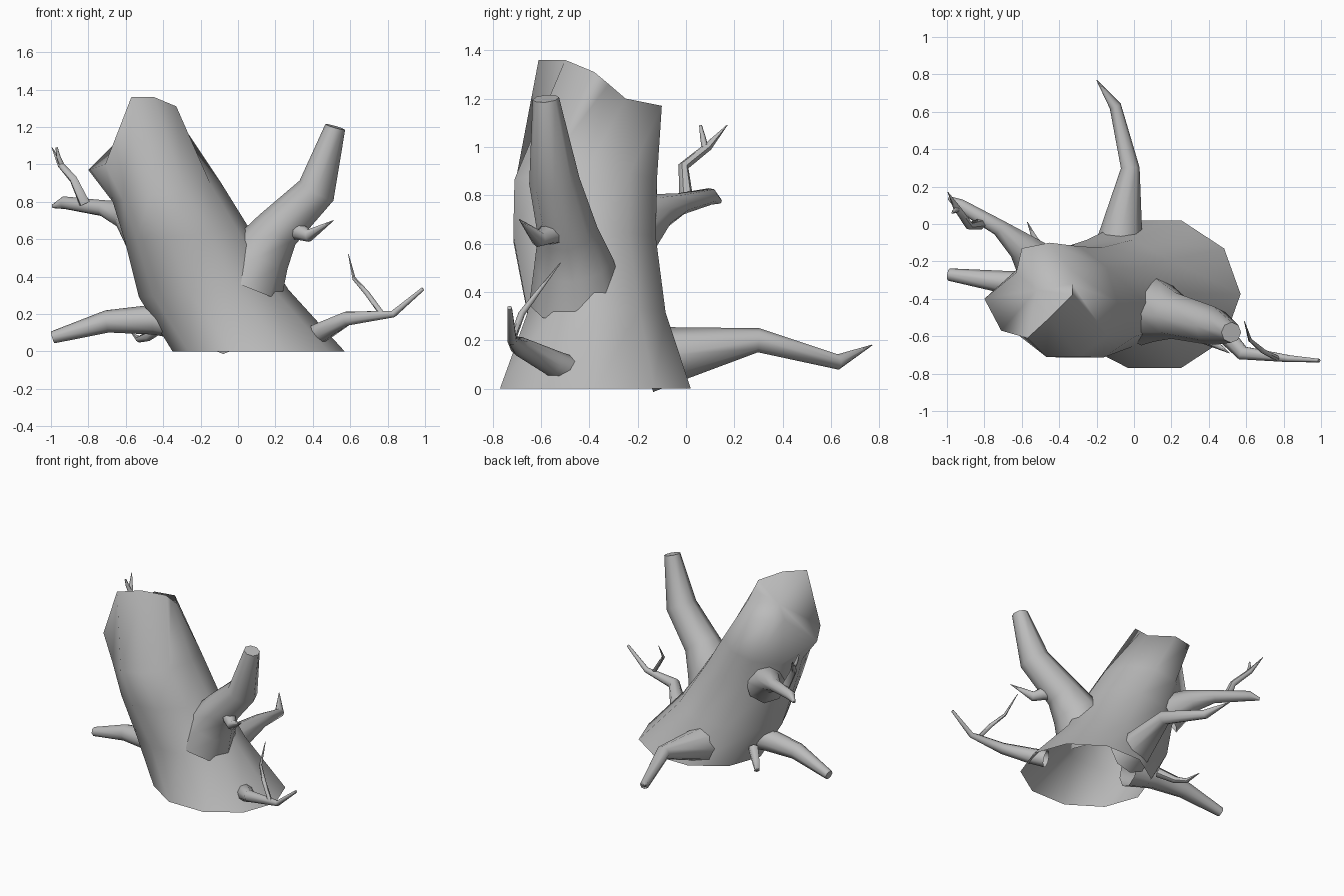
import bpy
import bmesh
from math import cos, sin, radians, tau
from mathutils import Vector

default_cube = bpy.data.objects.get("Cube")
if default_cube:
    bpy.data.objects.remove(default_cube, do_unlink=True)

# One plain grey bark material
bark = bpy.data.materials.new("bark grey")
bark.use_nodes = True
grey = (0.5, 0.5, 0.5, 1.0)
bark.diffuse_color = grey
bark.node_tree.nodes["Principled BSDF"].inputs["Base Color"].default_value = grey


def skin_rings(name, rings, crease=60):
    """Join rings of points into a smooth tube, open below and closed at its far end."""
    bm = bmesh.new()
    loops = [[bm.verts.new(point) for point in ring] for ring in rings]
    count = len(loops[0])
    for lower, upper in zip(loops, loops[1:]):
        for i in range(count):
            j = (i + 1) % count
            bm.faces.new((lower[i], lower[j], upper[j], upper[i]))
    # Close the end with a fan around its middle
    end = loops[-1]
    middle = bm.verts.new(sum((v.co for v in end), Vector()) / count)
    for i in range(count):
        bm.faces.new((end[i], end[(i + 1) % count], middle))
    mesh = bpy.data.meshes.new(name)
    bm.to_mesh(mesh)
    bm.free()
    mesh.materials.append(bark)
    obj = bpy.data.objects.new(name, mesh)
    bpy.context.collection.objects.link(obj)
    bpy.ops.object.select_all(action="DESELECT")
    obj.select_set(True)
    bpy.context.view_layer.objects.active = obj
    bpy.ops.object.shade_smooth_by_angle(angle=radians(crease))


def limb(name, path, radii, sides=8):
    """Sweep a tapering round section along a bent path."""
    points = [Vector(p) for p in path]
    last = len(points) - 1
    rings = []
    side = None
    for i, point in enumerate(points):
        before = points[max(i - 1, 0)]
        after = points[min(i + 1, last)]
        tangent = Vector()
        if i > 0:
            tangent += (point - before).normalized()
        if i < last:
            tangent += (after - point).normalized()
        tangent.normalize()
        # Carry the previous frame along so the tube does not twist
        if side is None:
            side = tangent.orthogonal()
        side = (side - tangent * side.dot(tangent)).normalized()
        other = tangent.cross(side)
        rings.append([
            point + radii[i] * (side * cos(tau * k / sides) + other * sin(tau * k / sides))
            for k in range(sides)
        ])
    skin_rings(name, rings)


# Leaning trunk: centre, x radius, y radius, tilt of each ring
trunk_sections = [
    ((0.11, -0.375, 0), 0.46, 0.415, 0),
    ((-0.13, -0.37, 0.31), 0.4, 0.3, 0.02),
    ((-0.27, -0.42, 0.62), 0.335, 0.31, 0.03),
    ((-0.38, -0.415, 0.85), 0.29, 0.31, 0.05),
]
# Jagged broken rim, anticlockwise from the model's left
rim = [
    (-0.33, -0.32, 1.26), (-0.33, -0.25, 1.2), (-0.45, -0.1, 1.17),
    (-0.6, -0.13, 1.17), (-0.63, -0.26, 1.14), (-0.8, -0.4, 0.97),
    (-0.71, -0.57, 1.0), (-0.57, -0.61, 1.36), (-0.45, -0.5, 1.36),
    (-0.33, -0.38, 1.31),
]
trunk_rings = []
for (cx, cy, cz), rx, ry, tilt in trunk_sections:
    angles = [tau * k / len(rim) for k in range(len(rim))]
    trunk_rings.append([
        (cx + rx * cos(a), cy + ry * sin(a), cz + tilt * cos(a)) for a in angles
    ])
trunk_rings.append(rim)
skin_rings("trunk", trunk_rings, crease=80)

# Thick upright branch with a short side twig
limb("main_branch",
     [(0.05, -0.45, 0.36), (0.12, -0.465, 0.52), (0.21, -0.49, 0.65),
      (0.42, -0.545, 0.86), (0.52, -0.58, 1.2)],
     [0.2, 0.165, 0.125, 0.105, 0.055])
limb("main_branch_twig",
     [(0.25, -0.49, 0.65), (0.33, -0.57, 0.64), (0.38, -0.61, 0.62), (0.51, -0.69, 0.7)],
     [0.05, 0.045, 0.035, 0.002])

# Low left root and its twig
limb("left_root",
     [(0.38, -0.47, 0.07), (0.45, -0.55, 0.105), (0.58, -0.69, 0.175),
      (0.83, -0.72, 0.2), (0.99, -0.73, 0.335)],
     [0.06, 0.055, 0.04, 0.02, 0.01])
limb("left_root_twig",
     [(0.77, -0.72, 0.2), (0.69, -0.68, 0.31), (0.62, -0.62, 0.39), (0.59, -0.52, 0.52)],
     [0.015, 0.014, 0.01, 0.002], sides=6)

# Low right root and the small hooked twig behind it
limb("right_root",
     [(-0.25, -0.36, 0.16), (-0.45, -0.33, 0.17), (-0.7, -0.31, 0.16), (-0.99, -0.27, 0.075)],
     [0.11, 0.08, 0.06, 0.033])
limb("right_root_twig",
     [(-0.4, -0.22, 0.14), (-0.48, -0.14, 0.08), (-0.53, -0.08, 0.065), (-0.57, 0.01, 0.1)],
     [0.035, 0.026, 0.018, 0.002], sides=6)

# Long back root
limb("back_root",
     [(-0.08, -0.15, 0.13), (-0.07, -0.05, 0.14), (-0.02, 0.3, 0.2),
      (-0.1, 0.63, 0.11), (-0.2, 0.77, 0.18)],
     [0.145, 0.115, 0.05, 0.032, 0.002])

# High right branch with a forked twig
limb("right_branch",
     [(-0.49, -0.24, 0.64), (-0.6, -0.12, 0.73), (-0.72, -0.02, 0.765),
      (-0.93, 0.1, 0.795), (-0.99, 0.14, 0.775)],
     [0.14, 0.08, 0.045, 0.035, 0.01])
limb("right_branch_twig",
     [(-0.82, 0, 0.79), (-0.88, -0.01, 0.92), (-0.95, 0.09, 1), (-0.995, 0.17, 1.09)],
     [0.03, 0.022, 0.018, 0.002], sides=6)
limb("right_branch_twig_fork",
     [(-0.94, 0.08, 0.99), (-0.96, 0.07, 1.04), (-0.97, 0.06, 1.09)],
     [0.015, 0.012, 0.006], sides=6)
